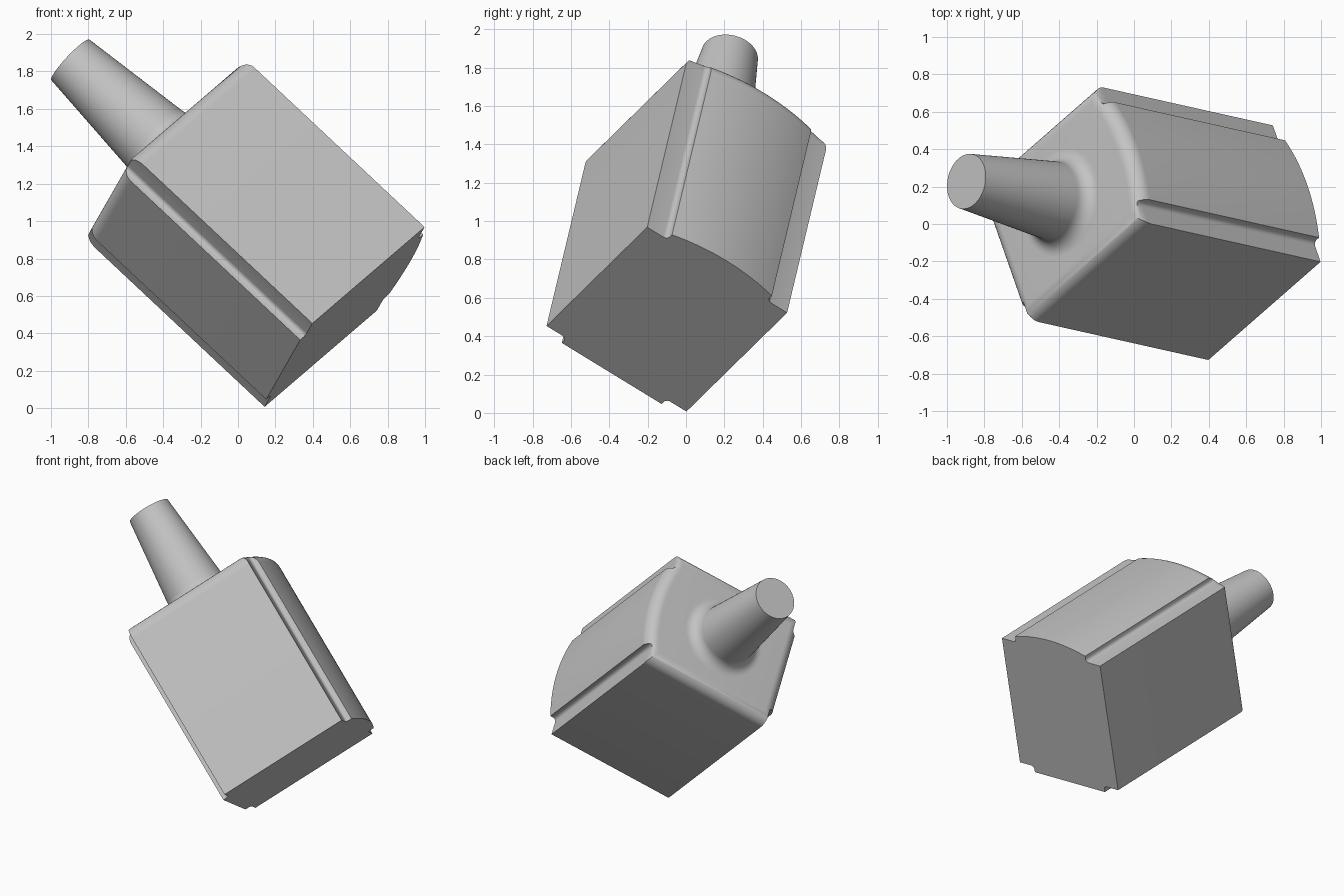
import bpy, bmesh, math
from mathutils import Vector, Matrix

cube = bpy.data.objects.get("Cube")
if cube:
    bpy.data.objects.remove(cube, do_unlink=True)

# One plain grey material
grey = bpy.data.materials.new("plain_grey")
grey.use_nodes = True
colour = (0.55, 0.55, 0.55, 1)
grey.diffuse_color = colour
grey.node_tree.nodes["Principled BSDF"].inputs["Base Color"].default_value = colour

# Tilted frame shared by both parts: local z runs along the stem
axis = Vector((-0.72, 0.161, 0.675)).normalized()
side = Vector((0.6, 0.525, 0.515))
side = (side - axis * side.dot(axis)).normalized()
frame = Matrix((side, axis.cross(side), axis)).transposed().to_4x4()
frame.translation = (0.57, -0.1, 0.4875)

HU, HV = 0.4745, 0.446        # half width and half depth of the block
LENGTH, FILLET = 1.336, 0.08  # block length and end rounding
STEP, RISE, CROWN = 0.318, 0.045, 0.043


def finish(bm, name):
    bmesh.ops.remove_doubles(bm, verts=bm.verts, dist=0.0004)
    bmesh.ops.recalc_face_normals(bm, faces=bm.faces)
    mesh = bpy.data.meshes.new(name)
    bm.to_mesh(mesh)
    bm.free()
    mesh.materials.append(grey)
    obj = bpy.data.objects.new(name, mesh)
    bpy.context.collection.objects.link(obj)
    obj.matrix_world = frame
    bpy.ops.object.select_all(action="DESELECT")
    obj.select_set(True)
    bpy.context.view_layer.objects.active = obj
    bpy.ops.object.shade_smooth_by_angle(angle=math.radians(30))
    return obj


def loft(bm, rings):
    """Skin a list of closed rings and cap both ends."""
    rows = [[bm.verts.new(p) for p in ring] for ring in rings]
    for low, high in zip(rows, rows[1:]):
        for i in range(len(low)):
            j = (i + 1) % len(low)
            bm.faces.new((low[i], low[j], high[j], high[i]))
    bm.faces.new(rows[0][::-1])
    bm.faces.new(rows[-1])


def raised(v, crown):
    return HU + RISE + crown * (1 - (v / STEP) ** 2)


def side_profile(crown):
    """One side: flat strip, concave step, raised panel, mirrored."""
    r = 0.025
    half = [(HU, -HV)]
    for k in range(6):
        a = k / 5 * math.pi / 2
        half.append((HU + r - r * math.cos(a), -STEP - r + r * math.sin(a)))
    panel = [(raised(v, crown), v) for v in (STEP * (k / 12 - 1) for k in range(25))]
    return half + panel + [(u, -v) for u, v in reversed(half)]


# Block: domed panel on one side, flat panel on the other, rounded upper end
outline = side_profile(CROWN) + [(-u, -v) for u, v in side_profile(0)]


def block_ring(inset, height):
    ring = []
    for u, v in outline:
        v = max(-HV + inset, min(HV - inset, v))
        u = max(-HU - RISE + inset, min(raised(v, CROWN) - inset, u))
        ring.append((u, v, height))
    return ring


rings = [block_ring(0, 0)]
for k in range(11):
    a = k / 10 * math.pi / 2
    rings.append(block_ring(FILLET * (1 - math.cos(a)),
                            LENGTH - FILLET + FILLET * math.sin(a)))
bm = bmesh.new()
loft(bm, rings)
finish(bm, "block")

# Tapered stem with a flared root and a flat tip
ROOT, TIP, TOP = 0.21, 0.149, 2.036
flare = [(ROOT + FILLET * (1 - math.sin(a)), LENGTH + FILLET * (1 - math.cos(a)))
         for a in (k / 10 * math.pi / 2 for k in range(11))]
profile = [(ROOT + FILLET, LENGTH - 0.02)] + flare + [(TIP, TOP)]
SIDES = 64
bm = bmesh.new()
loft(bm, [[(r * math.cos(math.tau * i / SIDES), r * math.sin(math.tau * i / SIDES), z)
           for i in range(SIDES)] for r, z in profile])
finish(bm, "stem")
